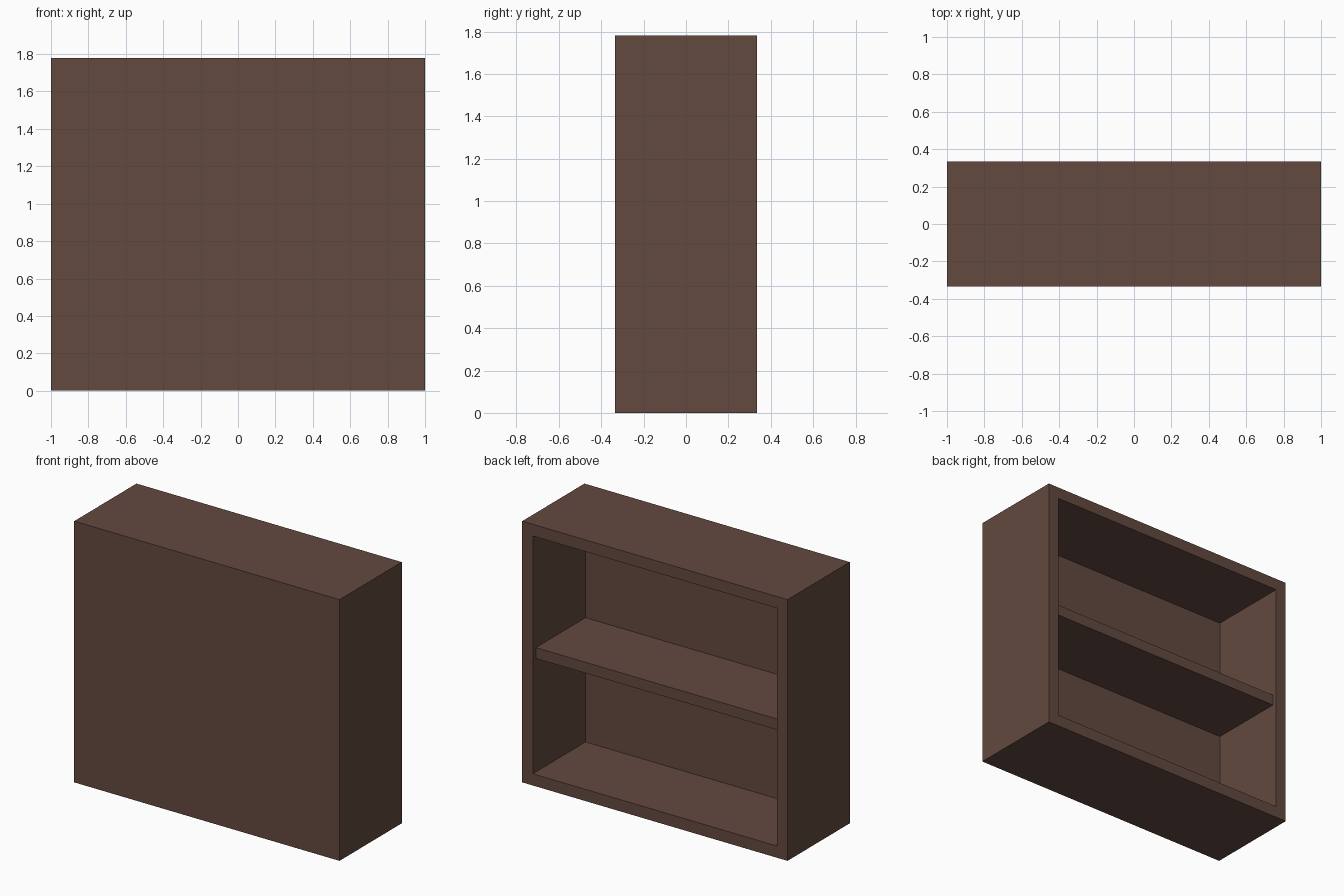
import bpy, bmesh
from mathutils import Vector

if "Cube" in bpy.data.objects:
    bpy.data.objects.remove(bpy.data.objects["Cube"])

W, D, H = 2.0, 0.67, 1.78      # outer size
T = 0.08                       # board thickness
DEPTH = 0.567                  # depth of the open compartment

wood = bpy.data.materials.new("dark_brown_wood")
wood.diffuse_color = (0.125, 0.067, 0.050, 1)
wood.use_nodes = True
wood.node_tree.nodes["Principled BSDF"].inputs["Base Color"].default_value = wood.diffuse_color


def box(bm, lo, hi):
    lo, hi = Vector(lo), Vector(hi)
    verts = bmesh.ops.create_cube(bm, size=1)["verts"]
    for v in verts:
        v.co = (lo + hi) / 2 + v.co * (hi - lo)


def finish(bm, name):
    bm.normal_update()
    mesh = bpy.data.meshes.new(name)
    bm.to_mesh(mesh)
    bm.free()
    mesh.materials.append(wood)
    obj = bpy.data.objects.new(name, mesh)
    bpy.context.collection.objects.link(obj)
    return obj


# Cabinet shell: a closed box hollowed out from the back (+y)
bm = bmesh.new()
box(bm, (-W / 2, -D / 2, 0), (W / 2, D / 2, H))
bm.normal_update()
back = max(bm.faces, key=lambda f: f.normal.y)
bmesh.ops.inset_region(bm, faces=[back], thickness=T, use_even_offset=True)
inner = bmesh.ops.extrude_discrete_faces(bm, faces=[back])["faces"][0]
bmesh.ops.translate(bm, verts=inner.verts[:], vec=(0, -DEPTH, 0))
finish(bm, "cabinet_shell")

# Middle shelf, set slightly back from the opening
bm = bmesh.new()
box(bm, (-W / 2 + T, D / 2 - DEPTH, H / 2 - 0.037),
    (W / 2 - T, D / 2 - 0.033, H / 2 + 0.037))
finish(bm, "middle_shelf")
